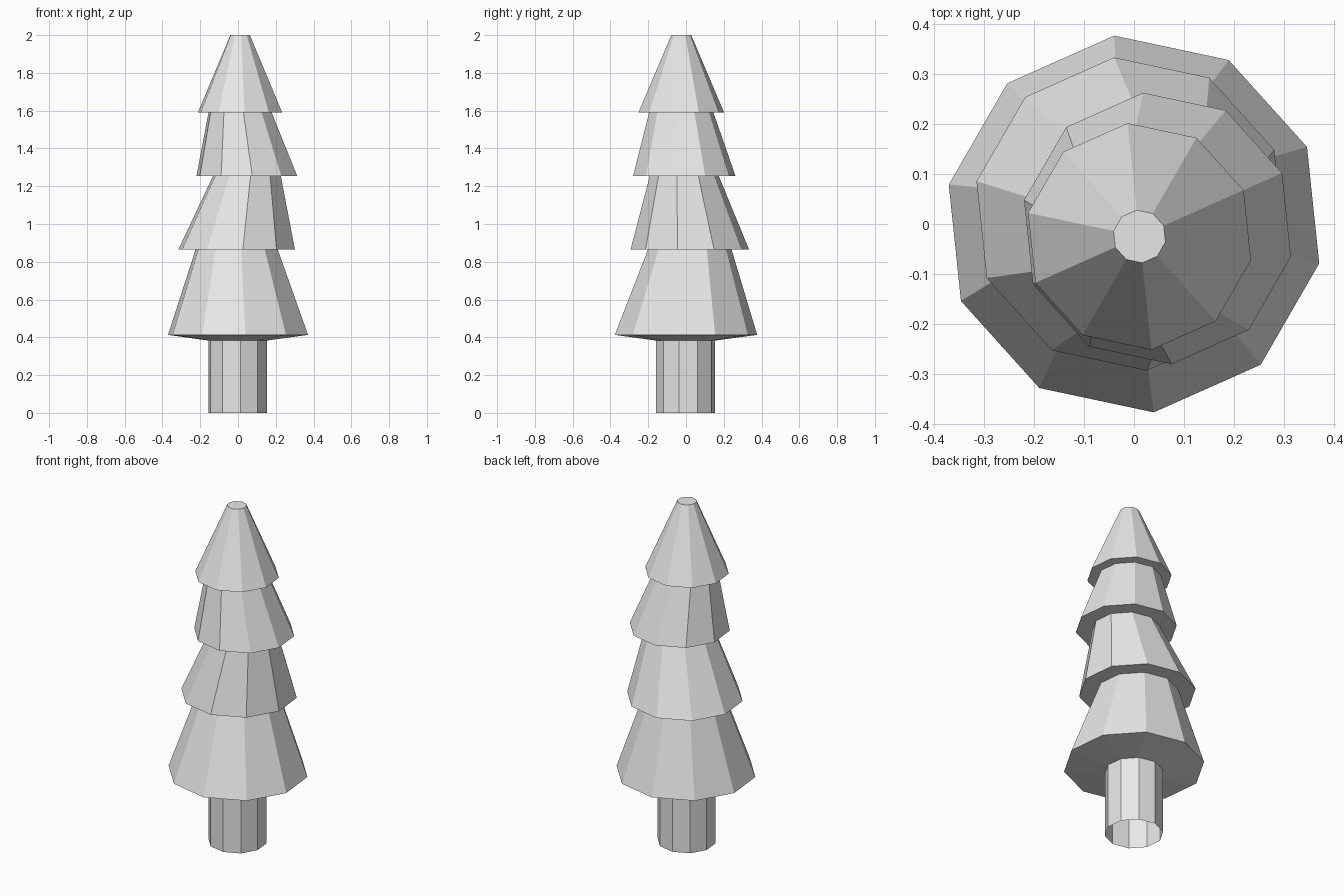
import bpy, bmesh, math

default_cube = bpy.data.objects.get("Cube")
if default_cube:
    bpy.data.objects.remove(default_cube, do_unlink=True)

SIDES = 10
PHASE = math.radians(24)

# Single plain material
grey = bpy.data.materials.new("pale grey")
grey.use_nodes = True
colour = (0.8, 0.8, 0.8, 1.0)
grey.diffuse_color = colour
grey.node_tree.nodes["Principled BSDF"].inputs["Base Color"].default_value = colour


def ring(bm, centre, radius, z):
    """Ten-sided loop of vertices."""
    verts = []
    for i in range(SIDES):
        a = PHASE + math.tau * i / SIDES
        verts.append(bm.verts.new((centre[0] + radius * math.cos(a),
                                   centre[1] + radius * math.sin(a), z)))
    return verts


def loft(name, sections, cap_top=False):
    """Flat-faced skin through sections (centre, radius, z), listed upwards."""
    bm = bmesh.new()
    loops = [ring(bm, *s) for s in sections]
    for low, high in zip(loops, loops[1:]):
        for i in range(SIDES):
            j = (i + 1) % SIDES
            bm.faces.new((low[i], low[j], high[j], high[i]))
    if cap_top:
        bm.faces.new(loops[-1])
    mesh = bpy.data.meshes.new(name)
    bm.to_mesh(mesh)
    bm.free()
    mesh.materials.append(grey)
    obj = bpy.data.objects.new(name, mesh)
    bpy.context.collection.objects.link(obj)
    return obj


# Hollow trunk, open at the foot
trunk_top = ((-0.002, -0.003), 0.158, 0.383)
loft("trunk", [(trunk_top[0], trunk_top[1], 0), trunk_top])

# Skirts of foliage: name, centre, bottom radius, bottom height, top radius
tiers = [
    ("lower_branches", (0, 0), 0.379, 0.413, 0.222),
    ("middle_branches", (-0.007, 0.02), 0.315, 0.866, 0.184),
    ("upper_branches", (0.047, -0.009), 0.273, 1.253, 0.171),
    ("treetop", (0.011, -0.025), 0.228, 1.59, 0.053),
]

# Each tier leans towards the centre of the one above; its underside
# starts from the rim of the part below
below = trunk_top
for i, (name, centre, radius, z, top_radius) in enumerate(tiers):
    last = i == len(tiers) - 1
    top_centre = centre if last else tiers[i + 1][1]
    top_z = 2.0 if last else tiers[i + 1][3]
    top = (top_centre, top_radius, top_z)
    loft(name, [below, (centre, radius, z), top], cap_top=last)
    below = top
